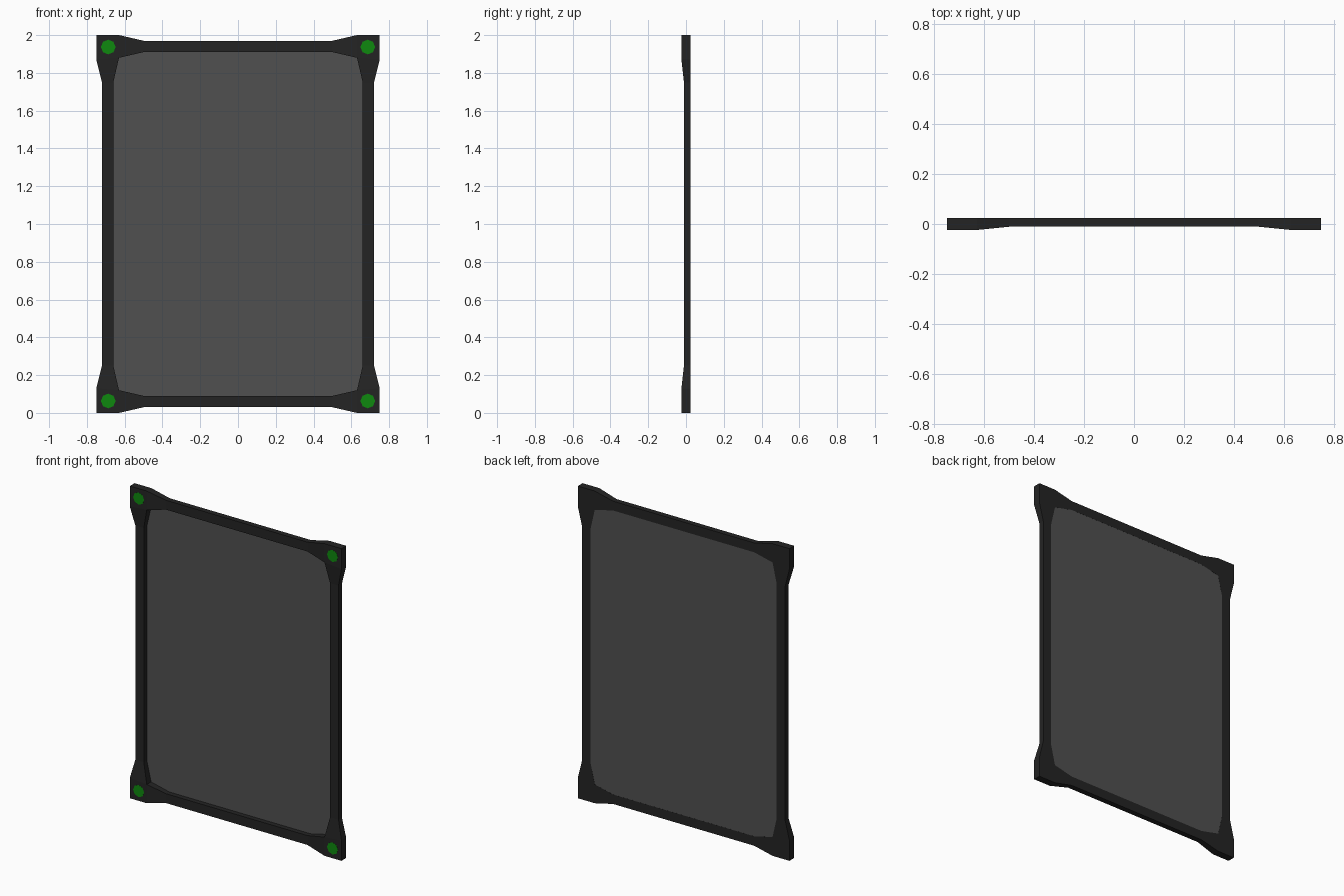
import bpy, bmesh, math
from mathutils import Matrix

if "Cube" in bpy.data.objects:
    bpy.data.objects.remove(bpy.data.objects["Cube"])

BACK, CORNER_Y, BAR_Y = 0.024, -0.024, -0.011   # depths
MID = 1.0                                       # mid height


def material(name, rgb):
    m = bpy.data.materials.new(name)
    m.diffuse_color = (*rgb, 1)
    m.use_nodes = True
    m.node_tree.nodes["Principled BSDF"].inputs["Base Color"].default_value = m.diffuse_color
    return m


frame_mat = material("near black", (0.0175, 0.0175, 0.0175))
panel_mat = material("dark grey", (0.08, 0.08, 0.08))
green_mat = material("green", (0.0045, 0.25, 0.0045))


def finish(bm, name, mat):
    bmesh.ops.remove_doubles(bm, verts=bm.verts, dist=1e-5)
    bmesh.ops.recalc_face_normals(bm, faces=bm.faces)
    me = bpy.data.meshes.new(name)
    bm.to_mesh(me)
    bm.free()
    me.materials.append(mat)
    ob = bpy.data.objects.new(name, me)
    bpy.context.collection.objects.link(ob)
    return ob


# Stations round one corner: outer (x, z), inner (x, z), front depth
corner = [
    ((0.50, 0.97), (0.50, 0.91), BAR_Y),
    ((0.63, 1.00), (0.63, 0.88), CORNER_Y),
    ((0.75, 1.00), (0.63, 0.88), CORNER_Y),
    ((0.75, 0.87), (0.63, 0.88), CORNER_Y),
    ((0.72, 0.75), (0.66, 0.75), BAR_Y),
]

# Mirror the corner into all four quadrants, going round the frame
stations = []
for sx, sz in ((1, 1), (1, -1), (-1, -1), (-1, 1)):
    for (ox, oz), (ix, iz), y in (corner if sx * sz > 0 else corner[::-1]):
        stations.append(((sx * ox, MID + sz * oz), (sx * ix, MID + sz * iz), y))

# Frame: four-sided section swept through the stations
bm = bmesh.new()
rings = []
for (ox, oz), (ix, iz), y in stations:
    rings.append([bm.verts.new(p) for p in
                  ((ox, y, oz), (ix, y, iz), (ix, BACK, iz), (ox, BACK, oz))])
for i, a in enumerate(rings):
    b = rings[(i + 1) % len(rings)]
    for j in range(4):
        k = (j + 1) % 4
        bm.faces.new((a[j], a[k], b[k], b[j]))
finish(bm, "frame", frame_mat)

# Panel: thin slab filling the inner outline near the back
outline = []
for _, p, _ in stations:
    if p not in outline:
        outline.append(p)
bm = bmesh.new()
face = bm.faces.new([bm.verts.new((x, 0.020, z)) for x, z in outline])
ext = bmesh.ops.extrude_face_region(bm, geom=[face], use_keep_orig=True)
for v in ext["geom"]:
    if isinstance(v, bmesh.types.BMVert):
        v.co.y = 0.0235
finish(bm, "panel", panel_mat)

# Corner studs: thin octagonal plates on the front
for sx, side in ((-1, "left"), (1, "right")):
    for z, level in ((0.063, "lower"), (1.937, "upper")):
        bm = bmesh.new()
        mat = (Matrix.Translation((sx * 0.687, CORNER_Y + 0.0005, z))
               @ Matrix.Rotation(math.pi / 2, 4, 'X'))
        bmesh.ops.create_cone(bm, cap_ends=True, segments=8, radius1=0.039,
                              radius2=0.039, depth=0.003, matrix=mat)
        finish(bm, f"{level}_{side}_stud", green_mat)
